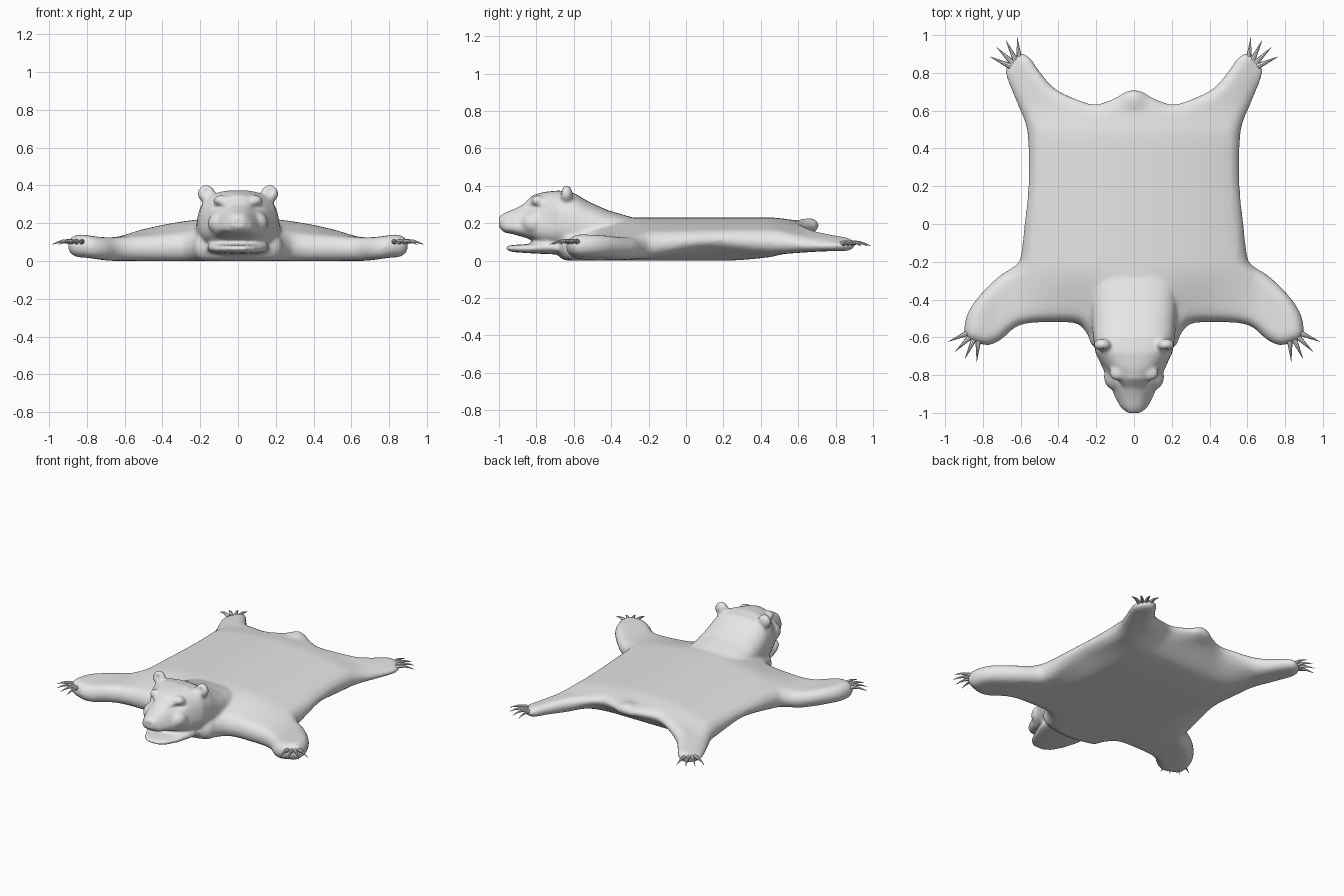
import bpy, bmesh, math
from mathutils import Vector, Matrix, kdtree, geometry

old = bpy.data.objects.get("Cube")
if old:
    bpy.data.objects.remove(old)

grey = bpy.data.materials.new("pale_grey")
grey.use_nodes = True
tone = (0.8, 0.8, 0.8, 1)
grey.diffuse_color = tone
grey.node_tree.nodes["Principled BSDF"].inputs["Base Color"].default_value = tone


def smooth(value, low, high):
    t = min(max((value - low) / (high - low), 0), 1)
    return t * t * (3 - 2 * t)


def catmull(a, b, c, d, t):
    return 0.5 * (2 * b + (c - a) * t + (2 * a - 5 * b + 4 * c - d) * t ** 2
                  + (3 * b - a - 3 * c + d) * t ** 3)


# Pelt outline, left half from tail round to throat
HALF = [(0, .71), (.05, .7), (.1, .67), (.2, .635), (.3, .66), (.42, .72), (.5, .81),
        (.55, .88), (.6, .905), (.65, .88), (.68, .82), (.67, .76), (.62, .64),
        (.575, .53), (.56, .42), (.56, .2), (.58, 0), (.6, -.17), (.63, -.22),
        (.72, -.28), (.82, -.38), (.88, -.47), (.9, -.56), (.88, -.61), (.82, -.635),
        (.76, -.64), (.7, -.61), (.63, -.55), (.55, -.525), (.4, -.52), (.3, -.53),
        (.25, -.58), (.2, -.66), (0, -.7)]


def outline(steps=8):
    ctrl = [Vector(p) for p in HALF]
    ctrl += [Vector((-p.x, p.y)) for p in reversed(ctrl[1:-1])]
    n = len(ctrl)
    return [catmull(ctrl[i - 1], ctrl[i], ctrl[(i + 1) % n], ctrl[(i + 2) % n], s / steps)
            for i in range(n) for s in range(steps)]


# Upper and lower surfaces of the hide
def top_height(x, y):
    dome = max(0.105 - 0.25 * x * x, 0) * smooth(y, -.6, -.2)
    tail = 0.02 * math.exp(-(x / .05) ** 2) * smooth(y, .58, .66)
    neck = 0.06 * math.exp(-(x / .22) ** 2) * smooth(-y, .2, .5)
    paw = 0.015 * smooth(abs(x), .7, .85)
    return 0.125 + dome + tail + neck + paw - 0.02 * smooth(y, .45, .65)


def low_height(x, y):
    ax = abs(x)
    hind = 0.05 * smooth(y, .2, .8)
    rump = 0.1 * smooth(y, .45, .68) * (1 - smooth(ax, .2, .5))
    flank = 0.07 * smooth(ax, .35, .58) * math.exp(-((y - .15) / .28) ** 2)
    return hind + rump + flank + 0.02 * smooth(ax, .65, .85)


def add_pelt(bm, rim=0.06):
    edge = outline()
    n = len(edge)
    normals, tree = [], kdtree.KDTree(n)
    for i, p in enumerate(edge):
        tangent = (edge[(i + 1) % n] - edge[i - 1]).normalized()
        normals.append(Vector((tangent.y, -tangent.x)))
        tree.insert(p.to_3d(), i)
    tree.balance()
    points = list(edge)
    for inset in (.006, .02, .04):
        points += [p + m * inset for p, m in zip(edge, normals)]
    step = 0.03
    for i in range(-31, 32):
        for j in range(-25, 32):
            p = Vector((i * step, j * step))
            near, k, dist = tree.find(p.to_3d())
            if dist > rim * 0.9 and (p - near.to_2d()).dot(normals[k]) > 0:
                points.append(p)
    loop = [(i, (i + 1) % n) for i in range(n)]
    flat, _, tris, *_ = geometry.delaunay_2d_cdt(points, loop, [], 1, 1e-5)
    upper, lower = [], []
    for p in flat:
        dist = tree.find(p.to_3d())[2]
        t = min(dist / rim, 1)
        top, low = top_height(*p), low_height(*p)
        mid = (top + low) / 2
        half = (top - low) / 2 * math.sqrt(1 - (1 - t) ** 2)
        upper.append(bm.verts.new((p.x, p.y, mid + half)))
        lower.append(upper[-1] if dist < 1e-4 else bm.verts.new((p.x, p.y, mid - half)))
    for tri in tris:
        if any(upper[i] is not lower[i] for i in tri):
            bm.faces.new([upper[i] for i in tri])
            bm.faces.new([lower[i] for i in reversed(tri)])


# Rounded sections along y: (y, half width, bottom, top, taper towards the top)
SKULL = [(-.25, .22, .05, .22, 0), (-.42, .24, .03, .27, .1), (-.52, .235, .03, .315, .1),
         (-.6, .222, .04, .362, .05), (-.68, .21, .06, .375, .05), (-.76, .19, .08, .367, .3),
         (-.82, .17, .11, .35, .5), (-.87, .145, .125, .3, .5), (-.92, .122, .14, .275, .5),
         (-.97, .085, .15, .255, .4), (-1, .04, .175, .235, .2)]
JAW = [(-.6, .17, .03, .1, 0), (-.75, .16, .035, .11, 0), (-.85, .125, .04, .088, 0),
       (-.92, .09, .045, .084, 0), (-.96, .045, .055, .078, 0)]


def add_loft(bm, sections, count=32):
    rings = []
    for y, width, low, top, taper in sections:
        ring = []
        for k in range(count):
            a = 2 * math.pi * k / count
            c, s = math.cos(a), math.sin(a)
            sx = math.copysign(abs(c) ** 0.75, c)
            sz = math.copysign(abs(s) ** 0.75, s)
            x = width * sx * (1 - taper * (sz + 1) / 2)
            ring.append(bm.verts.new((x, y, (low + top) / 2 + sz * (top - low) / 2)))
        rings.append(ring)
    for a, b in zip(rings, rings[1:]):
        for k in range(count):
            m = (k + 1) % count
            bm.faces.new((a[k], a[m], b[m], b[k]))
    bm.faces.new(rings[0])
    bm.faces.new(rings[-1])


def add_blob(bm, centre, size):
    for side in (1, -1) if centre[0] else (1,):
        spot = Vector((centre[0] * side, *centre[1:]))
        bmesh.ops.create_uvsphere(bm, u_segments=20, v_segments=12, radius=1,
                                  matrix=Matrix.LocRotScale(spot, None, Vector(size)))


# Hide, head, jaw, ears, brows, cheeks, nose and tail fused into one skin
bm = bmesh.new()
add_pelt(bm)
add_loft(bm, SKULL)
add_loft(bm, JAW)
add_blob(bm, (.168, -.64, .355), (.046, .035, .048))
add_blob(bm, (.085, -.79, .32), (.045, .04, .03))
add_blob(bm, (.1, -.81, .2), (.06, .07, .06))
add_blob(bm, (0, -.965, .215), (.045, .035, .035))
add_blob(bm, (0, .655, .19), (.045, .055, .028))
bmesh.ops.recalc_face_normals(bm, faces=bm.faces[:])
mesh = bpy.data.meshes.new("pelt_with_head")
bm.to_mesh(mesh)
bm.free()
pelt = bpy.data.objects.new("pelt_with_head", mesh)
bpy.context.collection.objects.link(pelt)
bpy.ops.object.select_all(action="DESELECT")
bpy.context.view_layer.objects.active = pelt
pelt.select_set(True)

fuse = pelt.modifiers.new("fuse", "REMESH")
fuse.mode = "VOXEL"
fuse.voxel_size = 0.01
soften = pelt.modifiers.new("soften", "SMOOTH")
soften.iterations = 8
for name in ("fuse", "soften"):
    bpy.ops.object.modifier_apply(modifier=name)

# Press in the eye sockets and ear hollows
DENTS = [((.1, -.82, .283), (.04, .07, .015), (-.008, .017, 0)),
         ((.168, -.68, .37), (.02, .03, .02), (0, .014, 0))]
for v in pelt.data.vertices:
    side = 1 if v.co.x > 0 else -1
    for centre, size, push in DENTS:
        rel = Vector((abs(v.co.x), v.co.y, v.co.z)) - Vector(centre)
        power = math.exp(-sum((r / s) ** 2 for r, s in zip(rel, size)))
        v.co += Vector((push[0] * side, push[1], push[2])) * power
pelt.data.materials.clear()
pelt.data.materials.append(grey)
bpy.ops.object.shade_smooth()


# Curved tapering claws fanned round each paw
def add_claws(name, centre, first, last, reach, height, side):
    curve = bpy.data.curves.new(name, "CURVE")
    curve.dimensions = "3D"
    curve.bevel_depth = 0.016
    curve.bevel_resolution = 2
    curve.use_fill_caps = True
    for i in range(4):
        a = math.radians(first + (last - first) * i / 3)
        spline = curve.splines.new("POLY")
        spline.points.add(4)
        for k, point in enumerate(spline.points):
            t = k / 4
            r = reach - 0.12 * (1 - t)
            z = height + 0.012 * math.sin(math.pi * t) - 0.012 * t
            point.co = (side * (centre[0] + r * math.cos(a)), centre[1] + r * math.sin(a), z, 1)
            point.radius = 1 - 0.95 * t
    claws = bpy.data.objects.new(name, curve)
    bpy.context.collection.objects.link(claws)
    bpy.ops.object.select_all(action="DESELECT")
    claws.select_set(True)
    bpy.context.view_layer.objects.active = claws
    bpy.ops.object.convert(target="MESH")
    claws.data.materials.clear()
    claws.data.materials.append(grey)
    bpy.ops.object.shade_smooth_by_angle()


for label, side in (("left", 1), ("right", -1)):
    add_claws(label + "_front_claws", (.82, -.55), -24, -86, .18, .098, side)
    add_claws(label + "_hind_claws", (.6, .81), 84, 25, .18, .09, side)
